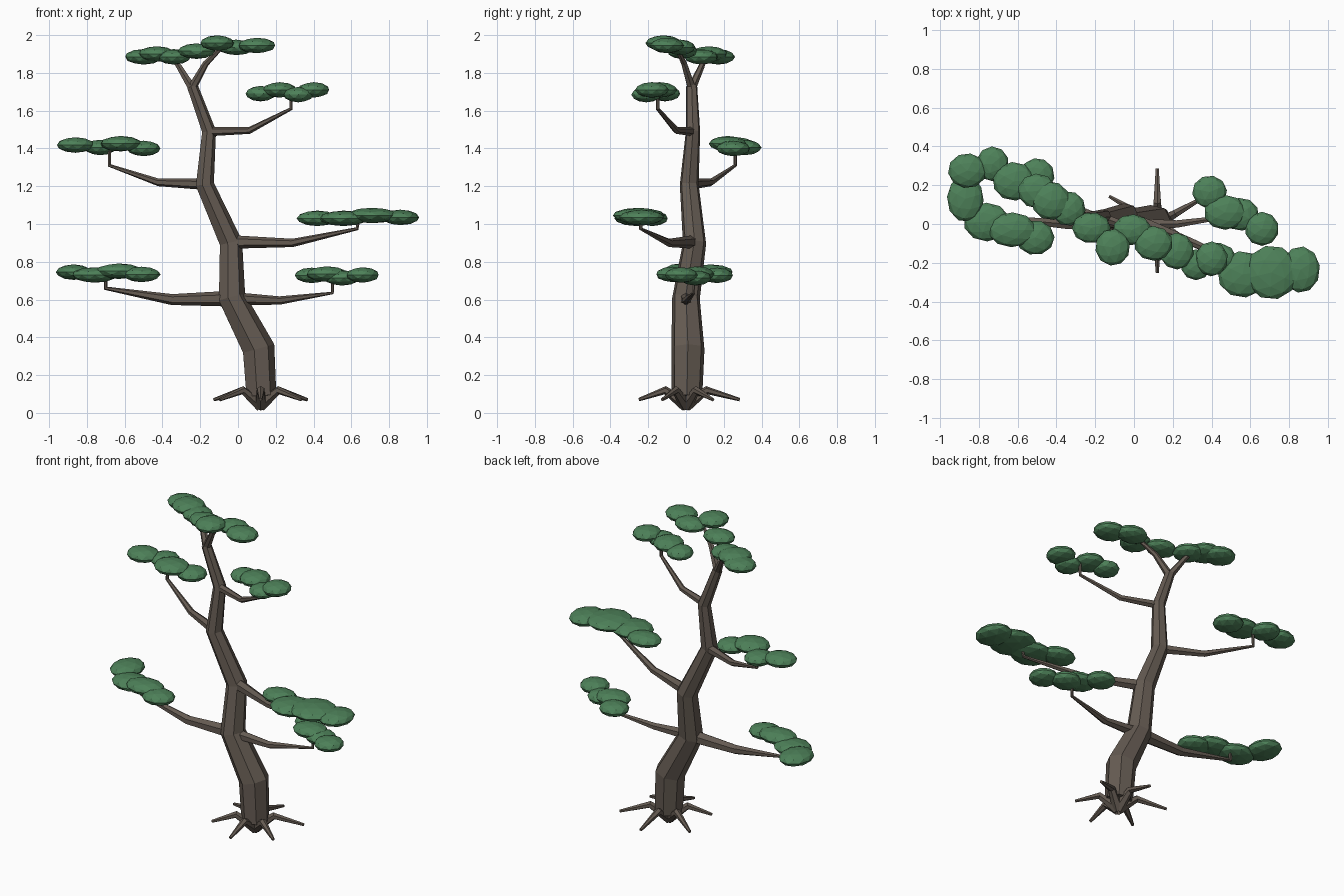
import bpy, bmesh, math, random
from mathutils import Vector, Matrix

random.seed(4)


def material(name, col):
    m = bpy.data.materials.new(name)
    m.diffuse_color = (*col, 1)
    return m


bark = material("bark", (0.13, 0.105, 0.085))
green = material("needles", (0.075, 0.22, 0.1))


def finish(bm, name, mat):
    bmesh.ops.recalc_face_normals(bm, faces=bm.faces)
    me = bpy.data.meshes.new(name)
    bm.to_mesh(me)
    bm.free()
    me.materials.append(mat)
    ob = bpy.data.objects.new(name, me)
    bpy.context.collection.objects.link(ob)


def limb(bm, pts, sides):
    """Tapered faceted tube through (x, y, z, radius) points."""
    ps = [Vector(p[:3]) for p in pts]
    rings, u = [], None
    for i, p in enumerate(ps):
        t = Vector()
        if i > 0:
            t += (p - ps[i - 1]).normalized()
        if i < len(ps) - 1:
            t += (ps[i + 1] - p).normalized()
        t.normalize()
        if u is None:
            u = Vector((1, 0, 0)) if abs(t.z) > 0.8 else Vector((0, 0, 1))
        u = (u - t * u.dot(t)).normalized()
        v = t.cross(u)
        rings.append([bm.verts.new(p + pts[i][3] * (
            math.cos(2 * math.pi * k / sides) * u + math.sin(2 * math.pi * k / sides) * v))
            for k in range(sides)])
    for a, b in zip(rings, rings[1:]):
        for k in range(sides):
            n = (k + 1) % sides
            bm.faces.new((a[k], a[n], b[n], b[k]))
    bm.faces.new(rings[0])
    bm.faces.new(rings[-1])


# Trunk
bm = bmesh.new()
limb(bm, [(0.12, 0.005, 0.09, 0.083), (0.105, 0.01, 0.34, 0.09), (-0.035, 0.0, 0.61, 0.075),
          (-0.04, 0.045, 0.9, 0.063), (-0.178, 0.017, 1.21, 0.051),
          (-0.155, 0.037, 1.49, 0.039), (-0.243, 0.03, 1.73, 0.03)], 7)
finish(bm, "trunk", bark)

# Branches, each turning up into its pad
branches = {
    "lower_left_branch": [(-0.03, 0, 0.605, 0.042), (-0.35, 0.0, 0.6, 0.029),
                          (-0.7, 0.03, 0.66, 0.012), (-0.7, 0.03, 0.73, 0.009)],
    "lower_right_branch": [(-0.03, 0, 0.605, 0.035), (0.22, 0.0, 0.595, 0.022),
                           (0.5, 0.04, 0.635, 0.009), (0.5, 0.04, 0.72, 0.009)],
    "middle_right_branch": [(-0.04, 0.04, 0.905, 0.036), (0.29, -0.09, 0.9, 0.022),
                            (0.63, -0.24, 0.975, 0.01), (0.64, -0.24, 1.03, 0.009)],
    "upper_left_branch": [(-0.17, 0.02, 1.21, 0.03), (-0.42, 0.13, 1.22, 0.02),
                          (-0.68, 0.26, 1.31, 0.01), (-0.68, 0.26, 1.41, 0.009)],
    "upper_right_branch": [(-0.15, 0.03, 1.49, 0.025), (0.06, -0.05, 1.495, 0.018),
                           (0.28, -0.15, 1.61, 0.01), (0.28, -0.15, 1.69, 0.009)],
    "left_fork": [(-0.243, 0.03, 1.72, 0.024), (-0.31, 0.08, 1.83, 0.017), (-0.36, 0.11, 1.9, 0.01)],
    "right_fork": [(-0.243, 0.03, 1.72, 0.024), (-0.17, -0.01, 1.85, 0.017), (-0.09, -0.05, 1.93, 0.01)],
}
for name, pts in branches.items():
    bm = bmesh.new()
    limb(bm, pts, 6)
    finish(bm, name, bark)

# Six arched roots
bm = bmesh.new()
for k in range(6):
    a = math.radians(30 + 60 * k)
    reach = 0.25 if a > math.pi else 0.285
    c, s = math.cos(a), math.sin(a)
    limb(bm, [(0.12, 0.0, 0.04, 0.034), (0.12 + 0.11 * c, 0.11 * s, 0.12, 0.022),
              (0.12 + reach * c, reach * s, 0.07, 0.009)], 6)
finish(bm, "roots", bark)

# Foliage pads: flattened lobes (x, y, z, radius x, radius y)
pads = {
    "lower_left_pad": [(-0.87, 0.13, 0.745, 0.095, 0.12), (-0.76, 0.01, 0.73, 0.12, 0.1),
                       (-0.63, -0.03, 0.75, 0.125, 0.09), (-0.51, -0.07, 0.733, 0.1, 0.09)],
    "lower_right_pad": [(0.39, 0.165, 0.728, 0.09, 0.085), (0.47, 0.06, 0.735, 0.11, 0.09),
                        (0.55, 0.05, 0.715, 0.095, 0.085), (0.66, -0.025, 0.73, 0.088, 0.088)],
    "middle_right_pad": [(0.42, -0.18, 1.03, 0.11, 0.085), (0.56, -0.26, 1.03, 0.13, 0.12),
                         (0.71, -0.25, 1.045, 0.14, 0.14), (0.86, -0.235, 1.035, 0.1, 0.12)],
    "upper_left_pad": [(-0.86, 0.275, 1.418, 0.1, 0.09), (-0.73, 0.31, 1.405, 0.085, 0.09),
                       (-0.62, 0.22, 1.425, 0.11, 0.1), (-0.5, 0.25, 1.4, 0.09, 0.09)],
    "upper_right_pad": [(0.12, -0.11, 1.69, 0.08, 0.08), (0.22, -0.14, 1.71, 0.09, 0.095),
                        (0.32, -0.21, 1.685, 0.08, 0.08), (0.4, -0.18, 1.71, 0.085, 0.09)],
    "crown_pad": [(-0.5, 0.17, 1.885, 0.1, 0.09), (-0.43, 0.12, 1.9, 0.1, 0.1),
                  (-0.34, 0.08, 1.885, 0.09, 0.09), (-0.22, -0.02, 1.915, 0.1, 0.08),
                  (-0.11, -0.12, 1.958, 0.09, 0.095), (-0.01, -0.03, 1.935, 0.1, 0.08),
                  (0.1, -0.1, 1.945, 0.1, 0.09)],
}
for name, lobes in pads.items():
    bm = bmesh.new()
    for x, y, z, rx, ry in lobes:
        m = (Matrix.Translation((x, y, z)) @ Matrix.Diagonal((rx, ry, 0.041, 1))
             @ Matrix.Rotation(random.uniform(0, 6.28), 4, 'Z'))
        bmesh.ops.create_icosphere(bm, subdivisions=2, radius=1, matrix=m)
    finish(bm, name, green)
